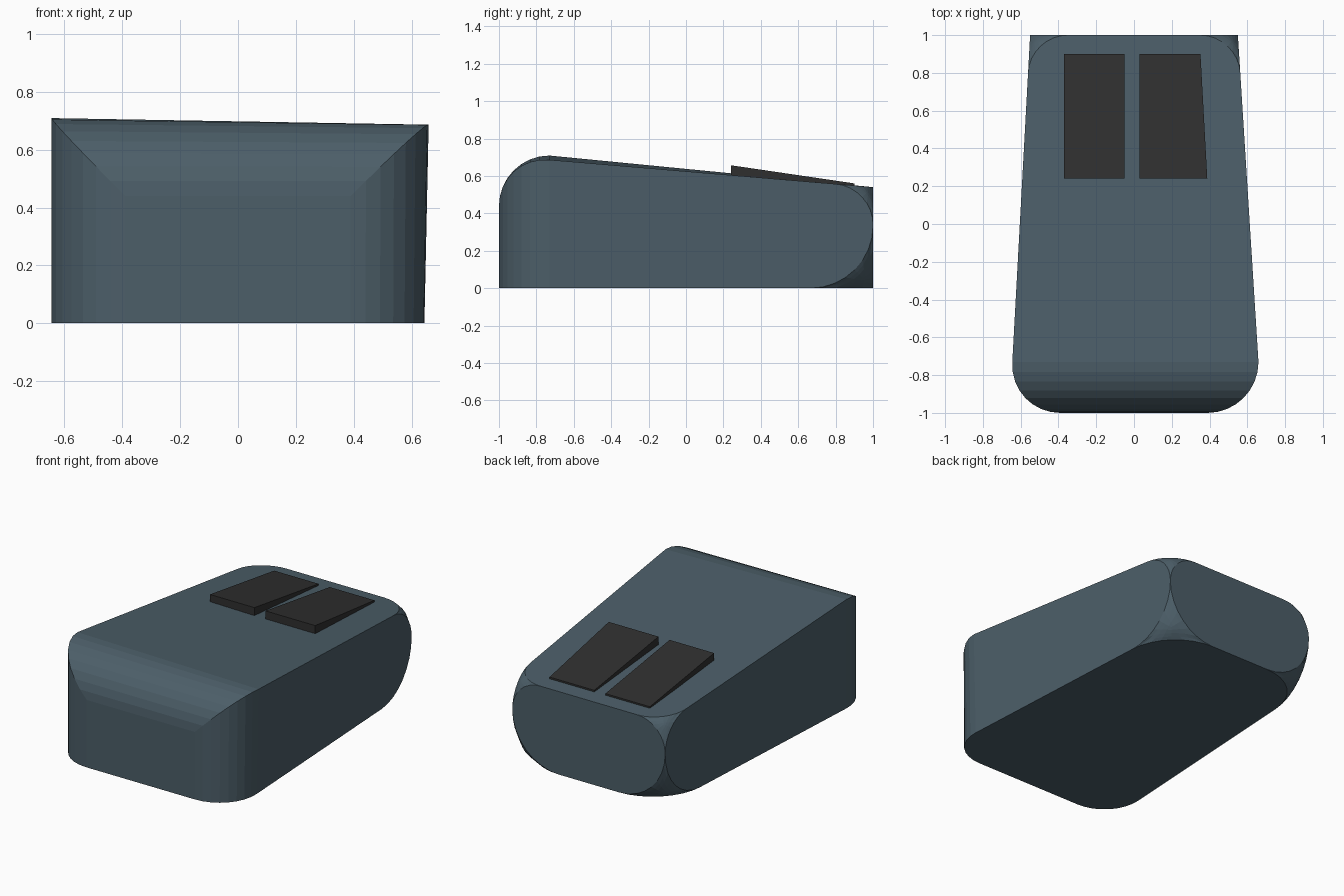
import bpy, bmesh

if "Cube" in bpy.data.objects:
    bpy.data.objects.remove(bpy.data.objects["Cube"])


def material(name, rgb):
    m = bpy.data.materials.new(name)
    m.diffuse_color = (*rgb, 1)
    m.use_nodes = True
    m.node_tree.nodes["Principled BSDF"].inputs["Base Color"].default_value = m.diffuse_color
    return m


body_mat = material("slate blue", (0.072, 0.112, 0.139))
key_mat = material("charcoal", (0.029, 0.029, 0.029))


def half_width(y):
    return 0.55 + (1 - y) * 0.0545


def deck(y):
    """Height of the sloping top face."""
    return 0.54 + (1 - y) * 0.0845


def block(corner):
    """Cube whose corners (sx, sy, sz = -1 or 1) are placed by corner()."""
    bm = bmesh.new()
    bmesh.ops.create_cube(bm, size=2)
    for v in bm.verts:
        v.co = corner(*(round(c) for c in v.co))
    return bm


def finish(bm, name, mat):
    bmesh.ops.recalc_face_normals(bm, faces=bm.faces)
    me = bpy.data.meshes.new(name)
    bm.to_mesh(me)
    bm.free()
    me.materials.append(mat)
    ob = bpy.data.objects.new(name, me)
    bpy.context.collection.objects.link(ob)
    return ob


# Body: tapered wedge
bm = block(lambda sx, sy, sz: (sx * half_width(sy), sy, deck(sy) if sz > 0 else 0))

# Rounded front: two upright edges and the top edge, mitred together
front = [e for e in bm.edges
         if all(v.co.y < -0.99 for v in e.verts) and any(v.co.z > 0.1 for v in e.verts)]
bmesh.ops.bevel(bm, geom=front, offset=0.27, offset_type='OFFSET', segments=8,
                profile=0.5, affect='EDGES', clamp_overlap=False)

# Rounded back corners: large at the bottom, smaller at the top
for low, high, size in ((-0.1, 0.1, 0.335), (0.5, 0.6, 0.2)):
    corners = [v for v in bm.verts if v.co.y > 0.99 and low < v.co.z < high]
    bmesh.ops.bevel(bm, geom=corners, offset=size, offset_type='OFFSET', segments=8,
                    profile=0.5, affect='VERTICES', clamp_overlap=False)
finish(bm, "body", body_mat)


# Keys: thin wedges lying on the sloping top
def key(name, x0, x1_front, x1_back):
    def corner(sx, sy, sz):
        y = 0.57 + 0.33 * sy
        x1 = x1_back if sy > 0 else x1_front
        top = 0.56 if sy > 0 else 0.657
        return (x1 if sx > 0 else x0, y, top if sz > 0 else deck(y) - 0.005)
    finish(block(corner), name, key_mat)


key("left_key", -0.37, -0.05, -0.05)
key("right_key", 0.03, 0.388, 0.352)
